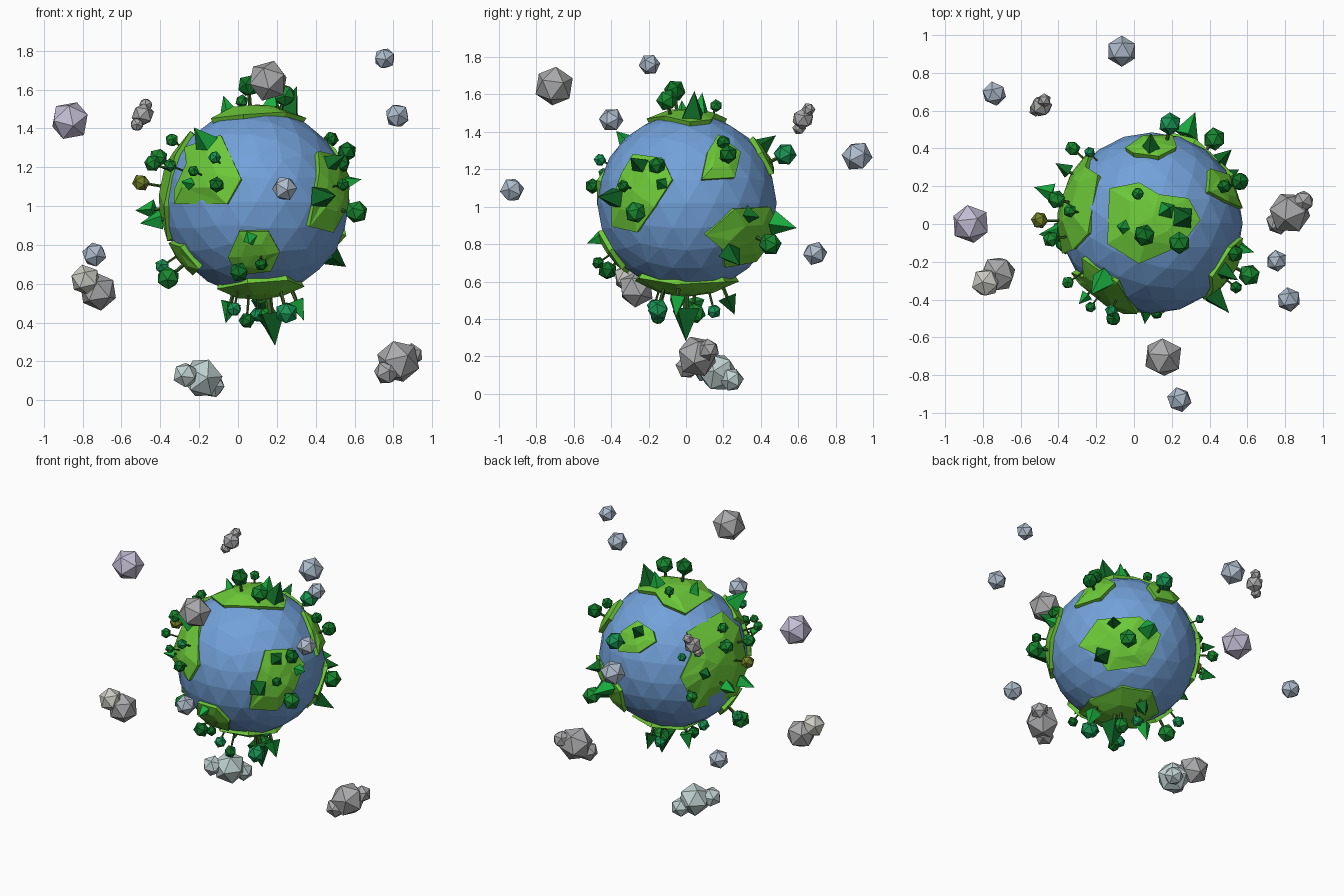
import bpy, bmesh, math, random
from mathutils import Vector, Matrix

random.seed(4)
C = Vector((0.095, 0.005, 1.02))   # planet centre
R = 0.48


def mat(name, rgb):
    m = bpy.data.materials.new(name)
    m.diffuse_color = (*rgb, 1)
    return m


OCEAN = mat("ocean", (0.17, 0.36, 0.70))
LAND = mat("land", (0.15, 0.58, 0.04))
LEAF = [mat("leaf_dark", (0.005, 0.17, 0.02)), mat("leaf_mid", (0.01, 0.25, 0.03)),
        mat("leaf_teal", (0.01, 0.30, 0.09))]
OLIVE = mat("leaf_olive", (0.17, 0.22, 0.02))
PINE = [mat("pine_dark", (0.005, 0.14, 0.02)), mat("pine_bright", (0.01, 0.42, 0.05))]
TRUNK = mat("trunk", (0.04, 0.12, 0.02))
ROCK = {"grey": mat("rock_grey", (0.40, 0.40, 0.41)), "blue": mat("rock_blue", (0.42, 0.50, 0.60)),
        "lilac": mat("rock_lilac", (0.55, 0.51, 0.66)), "warm": mat("rock_warm", (0.60, 0.60, 0.55)),
        "teal": mat("rock_teal", (0.52, 0.64, 0.63))}


def finish(bm, name, material):
    bmesh.ops.recalc_face_normals(bm, faces=bm.faces)
    me = bpy.data.meshes.new(name)
    bm.to_mesh(me)
    bm.free()
    me.materials.append(material)
    ob = bpy.data.objects.new(name, me)
    bpy.context.collection.objects.link(ob)
    return ob


def ball(name, loc, r, material, sub=1, spin=True):
    bm = bmesh.new()
    rot = Matrix.Rotation(random.uniform(0, 6), 4, Vector((random.random(), random.random(), 1))) if spin else Matrix()
    bmesh.ops.create_icosphere(bm, subdivisions=sub, radius=r, matrix=Matrix.Translation(loc) @ rot)
    return finish(bm, name, material)


def cone(name, loc, direction, r1, r2, h, sides, material):
    bm = bmesh.new()
    m = Matrix.Translation(loc) @ direction.to_track_quat('Z', 'Y').to_matrix().to_4x4() \
        @ Matrix.Rotation(random.uniform(0, 6), 4, 'Z')
    bmesh.ops.create_cone(bm, cap_ends=True, segments=sides, radius1=r1, radius2=r2, depth=h, matrix=m)
    return finish(bm, name, material)


# Land slab: outline seen along one axis, wrapped onto the planet
def patch(name, axis, sign, pts, lift=0.024):
    dirs = []
    for a, b in pts:
        p = Vector((0, 0, 0))
        i, j = [k for k in range(3) if k != axis]
        p[i], p[j] = a - C[i], b - C[j]
        p[axis] = sign * math.sqrt(max(R * R - p.length_squared, 0))
        dirs.append(p.normalized())
    mid = sum(dirs, Vector()).normalized()
    bm = bmesh.new()
    low = [bm.verts.new(C + d * (R - 0.03)) for d in dirs]
    rim = [bm.verts.new(C + d * (R + lift)) for d in dirs]
    inner = [bm.verts.new(C + d.lerp(mid, 0.5).normalized() * (R + lift + random.uniform(-0.004, 0.006)))
             for d in dirs]
    top = bm.verts.new(C + mid * (R + lift))
    n = len(dirs)
    for k in range(n):
        q = (k + 1) % n
        bm.faces.new((low[k], low[q], rim[q], rim[k]))
        bm.faces.new((rim[k], rim[q], inner[q]))
        bm.faces.new((rim[k], inner[q], inner[k]))
        bm.faces.new((inner[k], inner[q], top))
    bm.faces.new(low[::-1])
    finish(bm, name, LAND)


ball("planet", C, R, OCEAN, 3, False)

patch("land_top", 2, 1, [(-.12, .18), (.03, .21), (.13, .15), (.28, .13), (.34, .02), (.24, -.11), (.03, -.2), (-.13, -.1)])
patch("land_bottom", 2, -1, [(-.1, -.1), (.05, -.26), (.25, -.24), (.33, -.05), (.27, .2), (.08, .27), (-.08, .14)])
patch("land_front", 1, -1, [(-.08, 1.35), (.02, 1.135), (-.05, 1.01), (-.31, 1.01), (-.31, 1.08), (-.25, 1.21), (-.26, 1.29)])
patch("land_front_low", 1, -1, [(.01, .875), (.155, .875), (.21, .775), (.165, .68), (0, .66), (-.045, .75)])
patch("land_right", 0, 1, [(-.33, 1.17), (-.27, 1.27), (-.12, 1.25), (-.07, 1.14), (-.16, 1.0), (-.25, .87), (-.38, .9), (-.38, 1.03)])
patch("land_right_high", 0, 1, [(.165, 1.37), (.28, 1.28), (.25, 1.15), (.08, 1.14), (.11, 1.28)])
patch("land_back_right", 0, 1, [(.1, .855), (.25, .99), (.43, 1.0), (.465, .91), (.42, .8), (.36, .72), (.2, .69), (.19, .78)])
patch("land_back", 1, 1, [(-.04, 1.28), (0, 1.33), (.13, 1.36), (.22, 1.28), (.2, 1.17), (.05, 1.2)])
patch("land_left", 0, -1, [(.28, .83), (.35, 1.0), (.37, 1.07), (.29, 1.21), (.25, 1.33), (-.05, 1.37), (-.13, 1.25), (-.15, 1.0), (-.05, .83)])
patch("land_left_low", 0, -1, [(-.2, .69), (-.2, .8), (-.06, .82), (.02, .74), (-.05, .66)])


def stem(loc, r):
    d = (loc - C).normalized()
    a, b = C + d * (R - 0.01), loc
    cone("trunk", (a + b) / 2, d, r * 0.18, r * 0.14, (b - a).length, 5, TRUNK)
    return d


def leafy(x, y, z, r, material=None):
    p = Vector((x, y, z))
    stem(p, r)
    ball("round_tree", p, r, material or random.choice(LEAF))


def pine(x, y, z, s):
    p = Vector((x, y, z))
    d = stem(p, s)
    cone("pine_tree", p, d, s * 0.85, 0, s * 1.7, 4, random.choice(PINE))


# Round trees, grouped by land patch
for group in (
    [(.055, -.06, 1.62, .06), (.24, -.1, 1.57, .06), (.02, .16, 1.54, .035)],
    [(-.23, -.44, 1.18, .03), (-.12, -.46, 1.25, .035), (-.11, -.5, 1.11, .042), (-.35, -.31, 1.21, .035)],
    [(.005, -.42, .66, .052), (.12, -.47, .70, .035)],
    [(.53, -.155, 1.22, .05), (.54, -.335, 1.11, .035), (.61, -.27, .97, .06)],
    [(.56, .225, 1.28, .052), (.48, .2, 1.345, .04)],
    [(.425, .45, .80, .062), (.19, .53, 1.28, .062)],
    [(-.34, .07, 1.34, .037), (-.41, .13, 1.25, .05), (-.44, -.08, 1.22, .045), (-.325, .4, .97, .042), (-.235, .38, 1.22, .03)],
    [(-.36, -.1, .63, .062), (-.39, -.02, .69, .04)],
    [(.045, -.15, .41, .042), (.155, .05, .43, .058), (.25, -.15, .45, .06), (.1, .15, .44, .04), (-.02, -.17, .47, .04)],
):
    for t in group:
        leafy(*t)
leafy(-.5, .02, 1.12, .046, OLIVE)

# Pointed trees
for group in (
    [(.28, .04, 1.55, .085), (-.06, -.02, 1.52, .06), (.18, .08, 1.56, .06)],
    [(-.19, -.33, 1.36, .085), (-.27, -.4, 1.12, .04), (.06, -.49, .82, .05)],
    [(.46, -.42, 1.05, .08), (.6, -.14, 1.13, .045), (.51, -.27, 1.24, .065)],
    [(.51, .26, .72, .075), (.3, .53, .9, .08), (.48, .36, .95, .06), (.09, .44, 1.35, .06)],
    [(-.48, .18, .98, .06), (-.45, -.05, .92, .065), (-.38, .3, 1.1, .05)],
    [(.18, 0, .365, .1), (-.05, .05, .45, .065), (.32, -.05, .46, .065), (.12, .24, .47, .06)],
):
    for t in group:
        pine(*t)

# Floating rocks, single and clustered
for kind, x, y, z, r in (
    ("lilac", -.865, 0, 1.44, .105), ("grey", .155, -.705, 1.645, .108),
    ("blue", .755, -.195, 1.76, .058), ("blue", .82, -.4, 1.465, .066),
    ("blue", .24, -.93, 1.09, .067), ("blue", -.74, .69, .75, .066), ("blue", -.065, .915, 1.27, .083),
    ("grey", -.49, .625, 1.47, .06), ("grey", -.475, .655, 1.52, .037), ("grey", -.52, .605, 1.42, .037),
    ("warm", -.785, -.31, .62, .08), ("grey", -.72, -.265, .56, .1),
    ("teal", -.185, .17, .115, .108), ("teal", -.27, .1, .13, .068), ("teal", -.13, .245, .075, .065),
    ("grey", .825, .06, .2, .115), ("grey", .765, .01, .145, .068), ("grey", .895, .12, .235, .06),
):
    ball("floating_rock", Vector((x, y, z)), r, ROCK[kind])
